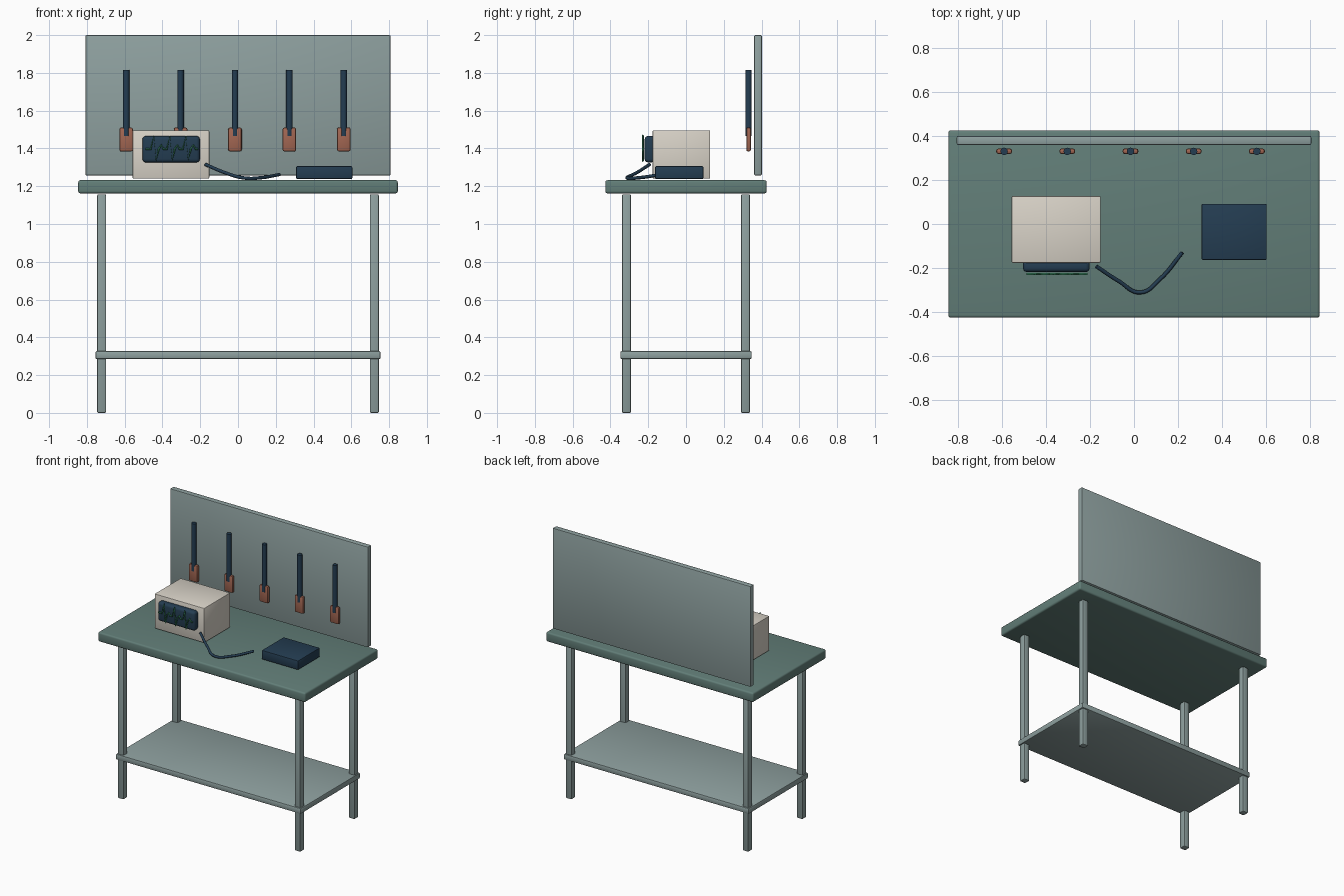
import bpy
import math

if "Cube" in bpy.data.objects:
    bpy.data.objects.remove(bpy.data.objects["Cube"])


def srgb(r, g, b):
    def lin(c):
        c /= 255
        return c / 12.92 if c <= 0.04045 else ((c + 0.055) / 1.055) ** 2.4
    return (lin(r), lin(g), lin(b), 1)


def material(name, rgb):
    m = bpy.data.materials.new(name)
    m.diffuse_color = srgb(*rgb)
    m.use_nodes = True
    m.node_tree.nodes["Principled BSDF"].inputs["Base Color"].default_value = m.diffuse_color
    return m


steel = material("steel grey", (142, 160, 159))
teal = material("bench teal", (98, 126, 120))
cream = material("casing cream", (217, 211, 200))
navy = material("dark navy", (36, 61, 82))
rust = material("handle brown", (162, 102, 82))
green = material("trace green", (58, 140, 100))


def finish(ob, name, mat):
    ob.name = name
    ob.data.materials.append(mat)
    return ob


def box(name, x, y, z, mat, bevel=0.006, segments=2):
    """Bevelled box from (min, max) ranges."""
    bpy.ops.mesh.primitive_cube_add(size=1, location=[sum(r) / 2 for r in (x, y, z)])
    ob = bpy.context.object
    ob.scale = [r[1] - r[0] for r in (x, y, z)]
    bpy.ops.object.transform_apply(location=False, rotation=False, scale=True)
    mod = ob.modifiers.new("bevel", 'BEVEL')
    mod.width = bevel
    mod.segments = segments
    bpy.ops.object.modifier_apply(modifier="bevel")
    bpy.ops.object.shade_smooth_by_angle(angle=math.radians(35))
    return finish(ob, name, mat)


def tube(name, points, radius, mat, kind='POLY'):
    """Round tube along a path."""
    cu = bpy.data.curves.new(name, 'CURVE')
    cu.dimensions = '3D'
    cu.bevel_depth = radius
    cu.bevel_resolution = 2
    cu.use_fill_caps = True
    cu.resolution_u = 8
    sp = cu.splines.new(kind)
    if kind == 'BEZIER':
        sp.bezier_points.add(len(points) - 1)
        for bp, p in zip(sp.bezier_points, points):
            bp.co = p
            bp.handle_left_type = bp.handle_right_type = 'AUTO'
    else:
        sp.points.add(len(points) - 1)
        for sp_p, p in zip(sp.points, points):
            sp_p.co = (*p, 1)
    ob = bpy.data.objects.new(name, cu)
    bpy.context.collection.objects.link(ob)
    return finish(ob, name, mat)


# Bench: top, legs, lower shelf
box("bench_top", (-0.846, 0.846), (-0.427, 0.427), (1.162, 1.232), teal, 0.012, 3)
for sx, side in ((-1, "left"), (1, "right")):
    for sy, end in ((-1, "front"), (1, "back")):
        cx, cy = sx * 0.722, sy * 0.315
        box(f"{end}_{side}_leg", (cx - 0.024, cx + 0.024), (cy - 0.024, cy + 0.024),
            (0, 1.157), steel, 0.007)
box("lower_shelf", (-0.755, 0.755), (-0.348, 0.348), (0.285, 0.327), steel, 0.008)

# Tool board
box("back_board", (-0.808, 0.808), (0.36, 0.402), (1.257, 2.0), steel, 0.007)

# Hanging tools
for i in range(5):
    x = -0.592 + i * 0.288
    bpy.ops.mesh.primitive_cylinder_add(vertices=12, radius=0.017, depth=0.35,
                                        location=(x, 0.331, 1.64))
    bpy.ops.object.shade_smooth_by_angle(angle=math.radians(35))
    finish(bpy.context.object, f"tool_shaft_{i + 1}", navy)
    box(f"tool_handle_{i + 1}", (x - 0.036, x + 0.036), (0.319, 0.344),
        (1.384, 1.511), rust, 0.01)

# Oscilloscope: casing, screen, waveform
box("scope_casing", (-0.558, -0.152), (-0.177, 0.128), (1.24, 1.496), cream, 0.006)
box("scope_screen", (-0.506, -0.202), (-0.219, -0.165), (1.326, 1.466), navy, 0.018, 3)
wave = [(-0.49, 1.397)]
for px in (-0.44, -0.355, -0.27):
    wave += [(px - 0.022, 1.397), (px - 0.005, 1.468), (px + 0.006, 1.334),
             (px + 0.02, 1.397), (px + 0.034, 1.418), (px + 0.045, 1.397)]
wave.append((-0.212, 1.397))
tube("scope_waveform", [(x, -0.228, z) for x, z in wave], 0.005, green)

# Probe lead and probe box
tube("probe_lead", [(-0.172, -0.193, 1.315), (-0.07, -0.26, 1.272), (0.03, -0.312, 1.244),
                    (0.12, -0.25, 1.245), (0.22, -0.13, 1.262)], 0.009, navy, 'BEZIER')
box("probe_box", (0.308, 0.605), (-0.164, 0.092), (1.238, 1.306), navy, 0.006)
